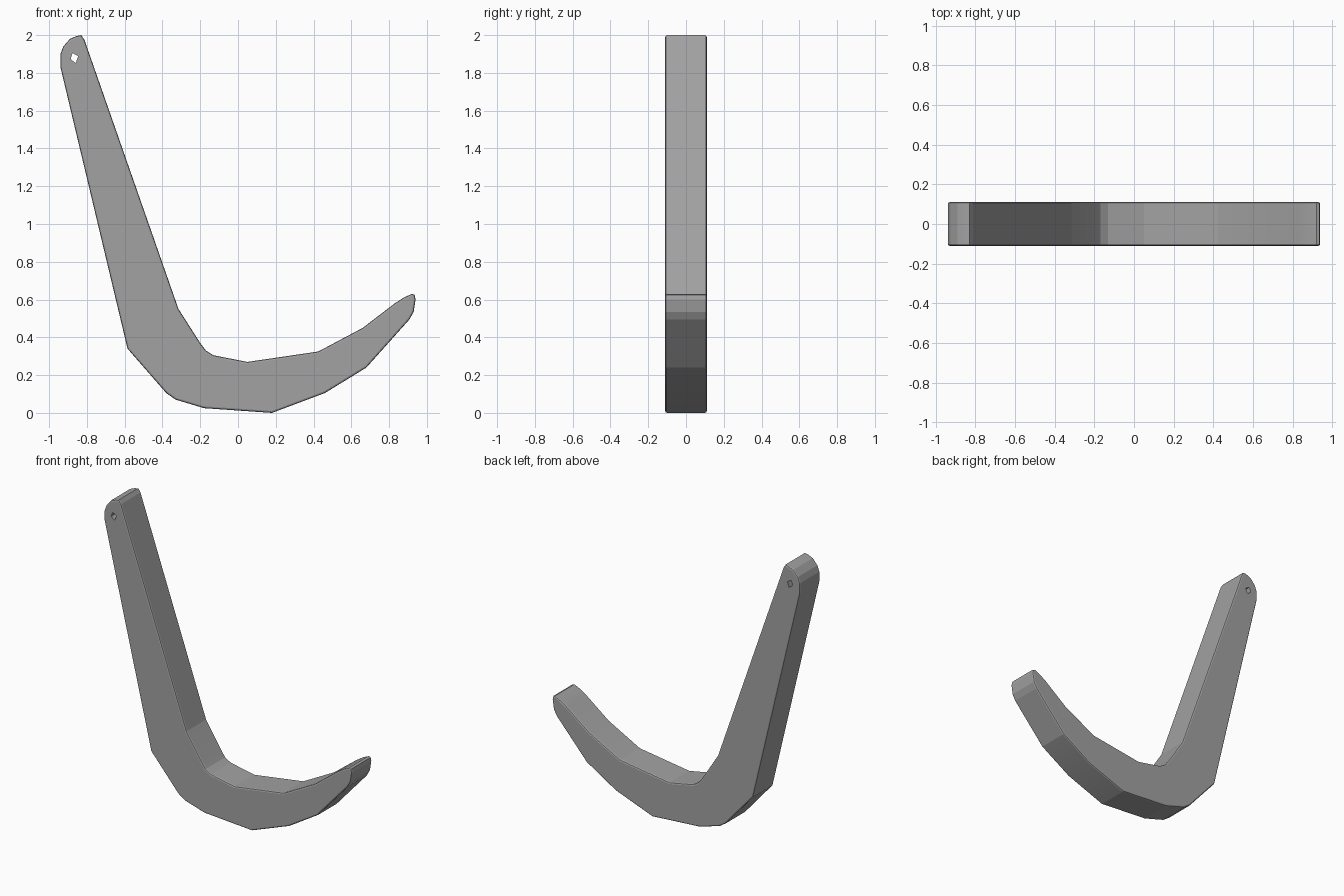
import bpy, bmesh

if "Cube" in bpy.data.objects:
    bpy.data.objects.remove(bpy.data.objects["Cube"])

# Hook silhouette in x, z: top end, inner edge, tip, then outer edge
OUTLINE = [(-0.83, 2.0), (-0.813, 1.975), (-0.315, 0.55), (-0.20, 0.37),
           (-0.17, 0.33), (-0.13, 0.305), (0.05, 0.27), (0.425, 0.325),
           (0.66, 0.45), (0.83, 0.58), (0.88, 0.612), (0.92, 0.63), (0.935, 0.625),
           (0.94, 0.60), (0.93, 0.535), (0.908, 0.495), (0.68, 0.24), (0.46, 0.105),
           (0.18, 0.0), (-0.18, 0.025), (-0.33, 0.07), (-0.38, 0.105),
           (-0.585, 0.34), (-0.94, 1.83), (-0.94, 1.90), (-0.925, 1.94),
           (-0.89, 1.98), (-0.855, 1.995)]
HOLE = [(-0.876, 1.905), (-0.846, 1.888), (-0.86, 1.852), (-0.886, 1.873)]


def plate(name, points, half, bevel=0.0):
    """Extrude an x-z profile along y, optionally rounding both rims."""
    bm = bmesh.new()
    face = bm.faces.new([bm.verts.new((x, -half, z)) for x, z in points])
    ext = bmesh.ops.extrude_face_region(bm, geom=[face])["geom"]
    for v in ext:
        if isinstance(v, bmesh.types.BMVert):
            v.co.y = half
    bmesh.ops.recalc_face_normals(bm, faces=bm.faces[:])
    if bevel:
        rims = [e for e in bm.edges if abs(e.verts[0].co.y - e.verts[1].co.y) < 1e-4]
        bmesh.ops.bevel(bm, geom=rims, offset=bevel, segments=2, profile=0.5,
                        affect='EDGES')
    mesh = bpy.data.meshes.new(name)
    bm.to_mesh(mesh)
    bm.free()
    obj = bpy.data.objects.new(name, mesh)
    bpy.context.collection.objects.link(obj)
    return obj


# Solid hook body with a softened rim, dark grey
hook = plate("hook", OUTLINE, 0.11, 0.01)
grey = bpy.data.materials.new("dark_grey")
grey.diffuse_color = (0.36, 0.36, 0.36, 1)
grey.use_nodes = True
grey.node_tree.nodes["Principled BSDF"].inputs["Base Color"].default_value = grey.diffuse_color
hook.data.materials.append(grey)

# Small pin hole near the top
cutter = plate("pin_hole_cutter", HOLE, 0.3)
cutter.data.materials.append(grey)
cutter.hide_render = True
mod = hook.modifiers.new("pin_hole", 'BOOLEAN')
mod.operation = 'DIFFERENCE'
mod.solver = 'EXACT'
mod.object = cutter

bpy.context.view_layer.objects.active = hook
hook.select_set(True)
bpy.ops.object.modifier_apply(modifier=mod.name)
bpy.data.objects.remove(cutter)

# Facets stay flat; only the shallowest bends blend
bpy.ops.object.shade_smooth_by_angle(angle=0.2)
